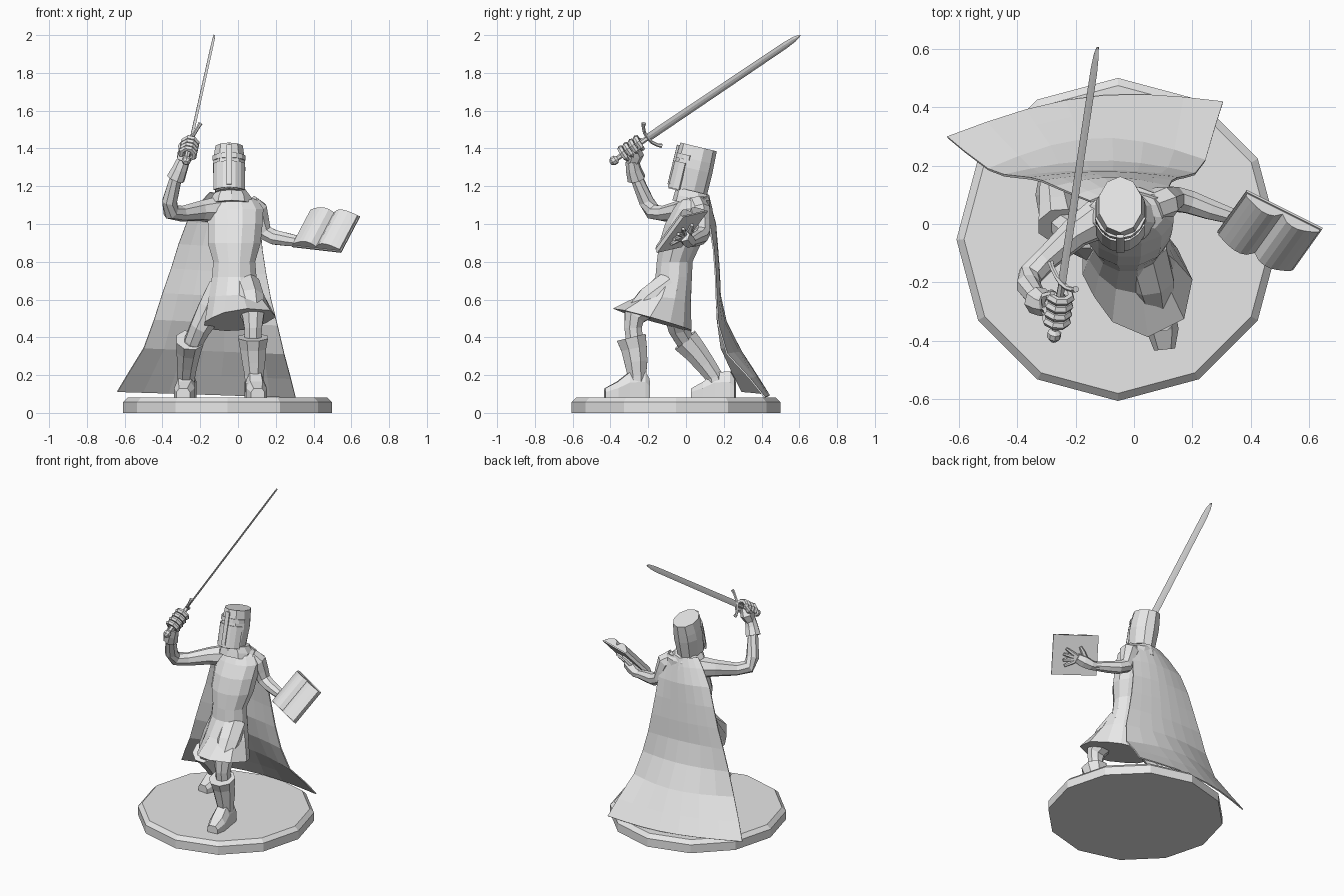
import bpy, bmesh, math
from math import sin, cos, pi, atan2
from mathutils import Vector as V, Matrix

if "Cube" in bpy.data.objects:
    bpy.data.objects.remove(bpy.data.objects["Cube"], do_unlink=True)

grey = bpy.data.materials.new("plain_grey")
grey.use_nodes = True
grey.diffuse_color = (0.8, 0.8, 0.8, 1)
grey.node_tree.nodes["Principled BSDF"].inputs["Base Color"].default_value = (0.8, 0.8, 0.8, 1)


def loft(name, rings, closed=True):
    """Skin a list of equal rings; open rings give a sheet."""
    bm = bmesh.new()
    rows = [[bm.verts.new(p) for p in r] for r in rings]
    n = len(rows[0])
    for a, b in zip(rows, rows[1:]):
        for i in range(n if closed else n - 1):
            j = (i + 1) % n
            bm.faces.new((a[i], a[j], b[j], b[i]))
    if closed:
        bm.faces.new(rows[0][::-1])
        bm.faces.new(rows[-1])
    bmesh.ops.recalc_face_normals(bm, faces=bm.faces)
    mesh = bpy.data.meshes.new(name)
    bm.to_mesh(mesh)
    bm.free()
    mesh.materials.append(grey)
    ob = bpy.data.objects.new(name, mesh)
    bpy.context.collection.objects.link(ob)
    return ob


def oval(c, rx, ry, sides=10, mat=None):
    pts = [V((rx * cos(2 * pi * (i + .5) / sides), ry * sin(2 * pi * (i + .5) / sides), 0)) for i in range(sides)]
    return [V(c) + (mat @ p if mat else p) for p in pts]


def tube(name, path, radii, ref=(1, 0, 0), sides=8):
    """Limb: rings square to the path, sized by radii."""
    path = [V(p) for p in path]
    rings = []
    for i, p in enumerate(path):
        d = (path[min(i + 1, len(path) - 1)] - path[max(i - 1, 0)]).normalized()
        e = V(ref) - d * d.dot(V(ref))
        e.normalize()
        f = d.cross(e)
        turns = [2 * pi * (k + .5) / sides for k in range(sides)]
        rings.append([p + (e * cos(t) + f * sin(t)) * radii[i] for t in turns])
    return loft(name, rings)


# Twelve-sided stand with a bevelled rim
mid = V((-.055, -.053, 0))
stand = []
for z, r in ((0, .553), (.057, .553), (.082, .527)):
    stand.append([mid + V((r * cos(pi * i / 6), r * sin(pi * i / 6), z)) for i in range(12)])
loft("stand", stand)

# Tunic: torso rings, then a skirt pulled forward over the left thigh
rings = []
for a in range(1):
    hem, fold = [], []
    for i in range(12):
        t = 2 * pi * (i + .5) / 12
        r = .165 + .115 * max(0, cos(t + .96)) ** 2
        x, y = -.02 + r * cos(t) * .98, -.13 + r * sin(t)
        hem.append(V((x, y, .445 + .056 * x - .27 * y)))
        r = .14 + .05 * max(0, cos(t + .96)) ** 2
        x, y = -.02 + r * cos(t), -.09 + r * sin(t) * .85
        fold.append(V((x, y, .6 - .1 * y)))
    rings += [hem, fold]
for z, x, y, rx, ry in ((.72, -.02, -.065, .122, .1), (.8, -.02, -.06, .115, .098),
                        (.9, -.02, -.03, .145, .115), (1.0, -.015, 0, .15, .115),
                        (1.08, -.015, .03, .155, .1), (1.125, -.02, .045, .13, .085),
                        (1.15, -.035, .045, .08, .07)):
    rings.append(oval((x, y, z), rx, ry, 12))
loft("tunic", rings)

# Mail collar at the neck
tilt = Matrix.Rotation(-.237, 3, 'X')
loft("collar", [oval((-.035, .035, z), rx, ry, 10, tilt)
                for z, rx, ry in ((1.1, .12, .11), (1.135, .11, .1), (1.175, .08, .09))])

# Flat-topped great helm leaning forward, with face plates
foot_of_helm = V((-.047, .008, 1.165))


def helm(x, y, z):
    return foot_of_helm + tilt @ V((x, y, z))


loft("helmet", [oval(helm(0, 0, z), rx, ry, 10, tilt)
                for z, rx, ry in ((0, .076, .103), (.13, .09, .104), (.18, .087, .102), (.25, .076, .099))])


def visor(name, z0, z1, out, spread):
    rows = []
    for z in (z0, z1):
        angles = [-pi / 2 + spread * k / 3 for k in range(-3, 4)]
        rows.append([helm((.086 + out) * cos(t), (.1 + out) * sin(t), z) for t in angles])
    ob = loft(name, rows, closed=False)
    ob.modifiers.new("thickness", 'SOLIDIFY').thickness = .012


visor("face_plate", .005, .15, .008, 1.1)
visor("brow_band", .168, .195, .006, 1.25)
visor("nose_ridge", .02, .235, .014, .14)

# Cape: curved sheet from shoulders to a wide trailing hem
cape = []
for z, xl, yl, xr, yr, bulge in ((1.155, -.15, .08, .08, .09, .03), (1.1, -.2, .1, .1, .105, .03),
                                 (1.0, -.27, .13, .12, .13, .03), (.88, -.315, .15, .13, .15, .02),
                                 (.75, -.355, .16, .15, .16, .02), (.62, -.4, .165, .175, .165, .02),
                                 (.48, -.445, .17, .21, .175, .045), (.33, -.5, .19, .245, .22, .09),
                                 (.2, -.58, .25, .28, .34, .08), (.1, -.64, .3, .305, .42, .075)):
    cape.append([V((xl + (xr - xl) * s, yl + (yr - yl) * s + bulge * sin(pi * s), z + .015 * (1 - 2 * s)))
                 for s in [k / 7 for k in range(8)]])
loft("cape", cape, closed=False).modifiers.new("thickness", 'SOLIDIFY').thickness = .008


# Legs, boots and feet
def foot(name, heel, toe):
    heel, toe = V(heel), V(toe)
    d = toe - heel
    side = V((-d.y, d.x, 0)).normalized()
    rings = []
    for t, w, h in ((0, .042, .1), (.1, .048, .14), (.45, .05, .135), (.72, .055, .085), (1, .036, .05)):
        c, up = heel + d * t, V((0, 0, h))
        rings.append([c - side * w, c + side * w, c + side * w + up * .6,
                      c + side * w * .6 + up, c - side * w * .6 + up, c - side * w + up * .6])
    loft(name, rings)


tube("left_leg", [(.03, -.08, .67), (.06, -.19, .59), (.08, -.275, .51), (.08, -.28, .45), (.08, -.27, .36)],
     [.09, .085, .062, .05, .048])
tube("left_boot", [(.08, -.29, .4), (.08, -.275, .34), (.083, -.265, .27), (.085, -.26, .2), (.085, -.255, .1)],
     [.085, .074, .066, .054, .05])
foot("left_foot", (.08, -.195, .08), (.105, -.43, .08))
tube("right_leg", [(-.08, -.05, .66), (-.14, -.05, .55), (-.2, -.04, .45), (-.235, -.005, .38), (-.26, .06, .3)],
     [.085, .078, .06, .052, .045])
tube("right_boot", [(-.255, -.005, .385), (-.262, .045, .33), (-.27, .1, .26), (-.275, .15, .19), (-.275, .17, .1)],
     [.078, .068, .058, .05, .048])
foot("right_foot", (-.265, .26, .08), (-.29, .03, .08))

# Arms with flared glove cuffs
bend = (.6, -.75, .2)
tube("right_arm", [(-.1, .03, 1.075), (-.2, -.03, 1.07), (-.3, -.12, 1.055), (-.355, -.175, 1.065),
                   (-.362, -.21, 1.12), (-.33, -.26, 1.24), (-.305, -.28, 1.3)],
     [.075, .055, .042, .044, .042, .034, .03], bend)
tube("right_cuff", [(-.33, -.262, 1.24), (-.308, -.278, 1.29), (-.29, -.285, 1.335)], [.05, .042, .036], bend)
tube("left_arm", [(.06, .05, 1.1), (.1, .07, 1.07), (.118, .08, 1.01), (.14, .085, .955), (.19, .075, .93),
                  (.26, .05, .918), (.34, .025, .905)],
     [.06, .062, .052, .045, .042, .037, .028], (0, 1, 0))

# Sword: blade, guard, grip and pommel along one axis
pommel, tip = V((-.275, -.39, 1.33)), V((-.125, .605, 2.0))
axis = (tip - pommel).normalized()
length = (tip - pommel).length
wide = V((.09, -.08, .13))
wide = (wide - axis * wide.dot(axis)).normalized()
flat = axis.cross(wide)


def at(a, w=0, f=0):
    return pommel + axis * a + wide * w + flat * f


blade = []
for a, w in ((.23, .024), (length - .1, .021), (length - .04, .016), (length - .01, .008), (length, .001)):
    blade.append([at(a, w), at(a, w * .3, .005), at(a, -w * .3, .005),
                  at(a, -w), at(a, -w * .3, -.005), at(a, w * .3, -.005)])
loft("blade", blade)
tube("guard", [at(.26, -.088), at(.245, -.07), at(.23, -.035), at(.228), at(.23, .035), at(.245, .07), at(.26, .088)],
     [.012, .009, .009, .012, .009, .009, .012], axis, 6)
tube("grip", [at(.02), at(.12), at(.225)], [.012, .016, .013], wide, 6)
tube("pommel", [at(-.012), at(.003), at(.022), at(.035)], [.012, .024, .024, .012], wide, 8)

# Right hand closed round the grip
tube("right_palm", [(-.3, -.283, 1.315), at(.12, -.045, 0), at(.125, -.012), at(.13, .012)],
     [.032, .045, .042, .025], bend, 6)
for k in range(4):
    a = .075 + .033 * k
    tube("right_finger_" + str(k + 1),
         [at(a, .036 * cos(t), .036 * sin(t)) for t in [-2.4 + .8 * i for i in range(7)]],
         [.016] * 6 + [.011], axis, 6)
tube("right_thumb", [at(.1, -.04, -.02), at(.16, -.035, -.035), at(.19, 0, -.032)], [.018, .016, .01], wide, 6)

# Open book: flat covers and two arched page blocks
up_page = V((.10, .14, .19))
across = V((.26, -.13, -.03))
u, v = across.normalized(), up_page.normalized()
n = u.cross(v).normalized()
centre = V((.459, -.037, .975))


def page(a, b, c):
    return centre + u * a + v * b + n * c


steps = [k / 6 for k in range(-6, 7)]


def slab(name, half_u, half_v, top, bottom):
    rings = []
    for b in (-half_v, half_v):
        rings.append([page(s * half_u, b, top(s)) for s in steps]
                     + [page(s * half_u, b, bottom(s)) for s in reversed(steps)])
    loft(name, rings)


def arch(s):
    return -.006 + .032 * sin(pi * abs(s) ** .75)


slab("pages", .14, .122, arch, lambda s: -.02)
slab("cover", .146, .128, lambda s: -.018, lambda s: -.027)

# Left hand spread beneath the book
tube("left_palm", [(.32, .03, .905), page(-.1, -.055, -.06), page(-.055, -.035, -.048), page(-.01, -.015, -.042)],
     [.027, .033, .04, .032], v, 6)
for k, angle in enumerate((-.45, -.1, .25, .6)):
    tube("left_finger_" + str(k + 1),
         [page(-.03 + r * cos(angle), -.02 + r * sin(angle), -.038) for r in (.01, .06, .11)],
         [.015, .014, .009], n, 6)
tube("left_thumb", [page(-.07, -.03, -.042), page(-.05, .02, -.038), page(-.03, .055, -.036)],
     [.018, .015, .01], n, 6)
